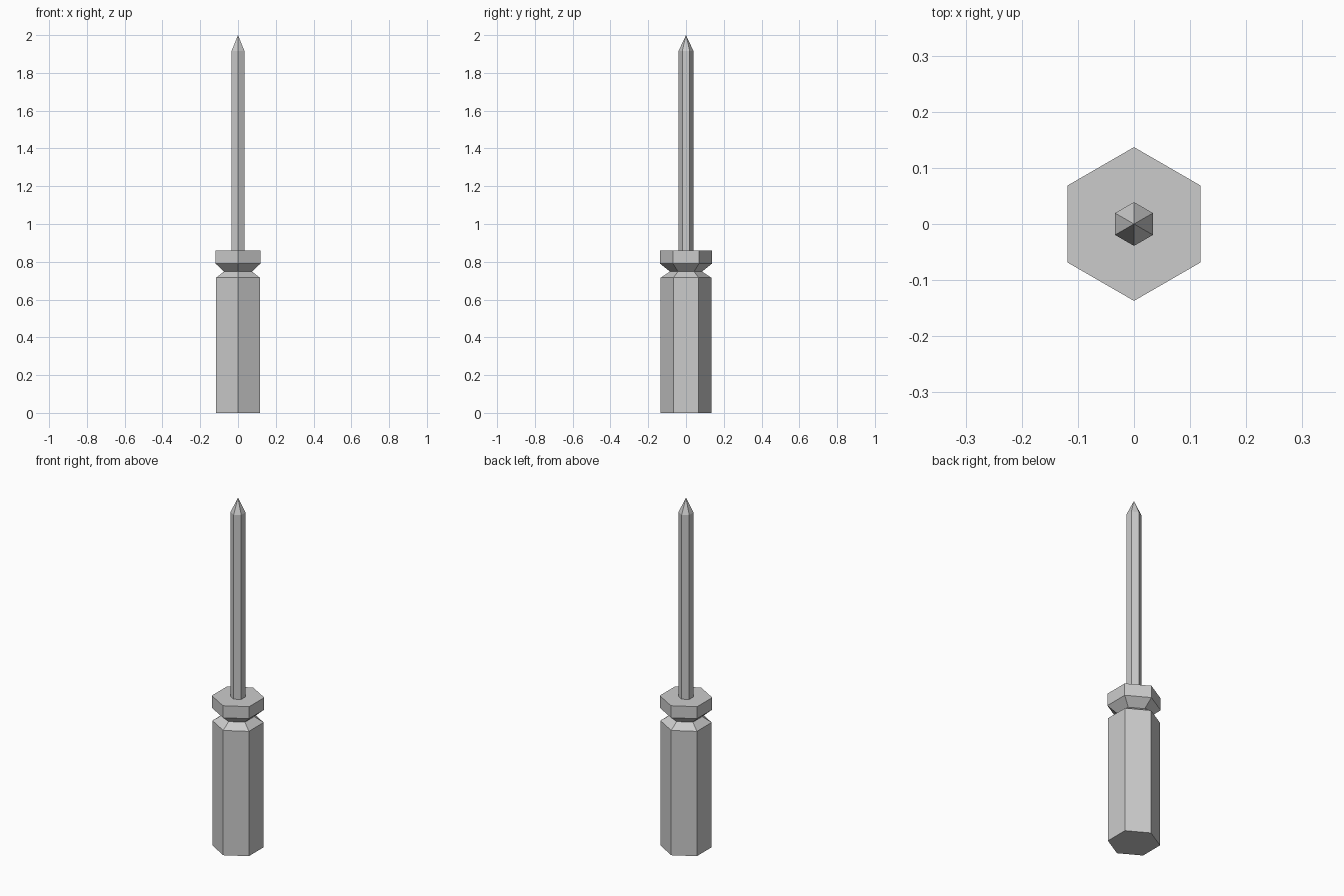
import bpy, bmesh
from math import cos, sin, pi

if "Cube" in bpy.data.objects:
    bpy.data.objects.remove(bpy.data.objects["Cube"])

SIDES = 6


def hex_lathe(name, profile):
    """Stack hexagonal rings from (radius, z) pairs; radius 0 makes a point."""
    bm = bmesh.new()
    rings = []
    for r, z in profile:
        if r == 0:
            rings.append([bm.verts.new((0, 0, z))])
        else:
            angles = [pi / 2 + 2 * pi * i / SIDES for i in range(SIDES)]
            rings.append([bm.verts.new((r * cos(a), r * sin(a), z)) for a in angles])
    for low, high in zip(rings, rings[1:]):
        for i in range(SIDES):
            j = (i + 1) % SIDES
            if len(high) == 1:
                bm.faces.new((low[i], low[j], high[0]))
            else:
                bm.faces.new((low[i], low[j], high[j], high[i]))
    # flat end caps
    for ring in (rings[0], rings[-1]):
        if len(ring) > 1:
            bm.faces.new(ring)
    bmesh.ops.recalc_face_normals(bm, faces=bm.faces)
    mesh = bpy.data.meshes.new(name)
    bm.to_mesh(mesh)
    bm.free()
    obj = bpy.data.objects.new(name, mesh)
    bpy.context.collection.objects.link(obj)
    return obj


# Grip with pinched neck and collar
hex_lathe("handle", [(0.134, 0), (0.134, 0.716), (0.085, 0.748),
                     (0.137, 0.79), (0.137, 0.859)])

# Shaft with pointed tip, seated slightly in the collar
hex_lathe("shaft", [(0.039, 0.85), (0.039, 1.917), (0, 2.0)])
